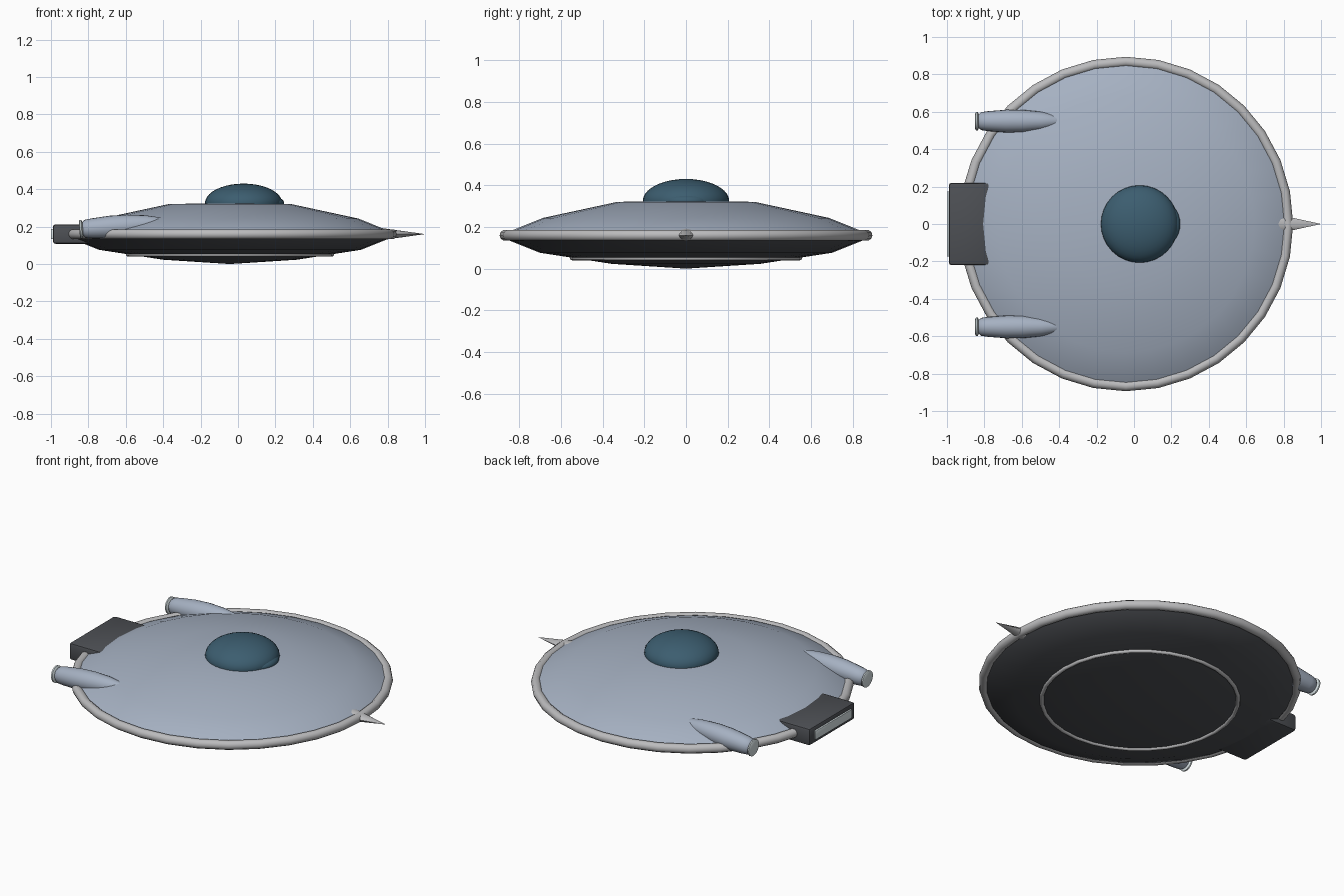
import bpy, bmesh
from math import radians, pi
from mathutils import Matrix, Vector

if "Cube" in bpy.data.objects:
    bpy.data.objects.remove(bpy.data.objects["Cube"])

CX = -0.043  # saucer centre in x


def material(name, rgb):
    m = bpy.data.materials.new(name)
    m.diffuse_color = (*rgb, 1)
    m.use_nodes = True
    m.node_tree.nodes["Principled BSDF"].inputs["Base Color"].default_value = m.diffuse_color
    return m


HULL = material("hull_blue_grey", (0.38, 0.44, 0.54))
DARK = material("dark_grey", (0.075, 0.08, 0.09))
TRIM = material("trim_grey", (0.5, 0.5, 0.51))
GLASS = material("dark_glass", (0.045, 0.11, 0.16))
GLOW = material("pale_glow", (0.7, 0.78, 0.8))


def finish(name, bm, mat, angle=40):
    bmesh.ops.recalc_face_normals(bm, faces=bm.faces)
    me = bpy.data.meshes.new(name)
    bm.to_mesh(me)
    bm.free()
    me.materials.append(mat)
    ob = bpy.data.objects.new(name, me)
    bpy.context.collection.objects.link(ob)
    bpy.ops.object.select_all(action='DESELECT')
    ob.select_set(True)
    bpy.context.view_layer.objects.active = ob
    bpy.ops.object.shade_smooth_by_angle(angle=radians(angle))
    return ob


def lathe(name, profile, mat, place, steps=32, closed=False, angle=40):
    """Spin (radius, height) points round z, then move into place."""
    bm = bmesh.new()
    vs = [bm.verts.new((r, 0, z)) for r, z in profile]
    pairs = list(zip(vs, vs[1:])) + ([(vs[-1], vs[0])] if closed else [])
    edges = [bm.edges.new(p) for p in pairs]
    bmesh.ops.spin(bm, geom=vs + edges, cent=(0, 0, 0), axis=(0, 0, 1),
                   angle=2 * pi, steps=steps)
    bmesh.ops.remove_doubles(bm, verts=bm.verts, dist=1e-5)
    bm.transform(place)
    return finish(name, bm, mat, angle)


def ring(name, major, minor, z, mat, sides=10):
    pts = [Vector((minor, 0)) for _ in range(sides)]
    for i, p in enumerate(pts):
        p.rotate(Matrix.Rotation(2 * pi * i / sides, 2))
    return lathe(name, [(major + p.x, p.y) for p in pts], mat,
                 Matrix.Translation((CX, 0, z)), closed=True, angle=60)


def ellipsoid(name, centre, radii, mat):
    bm = bmesh.new()
    bmesh.ops.create_uvsphere(bm, u_segments=32, v_segments=20, radius=1)
    bm.transform(Matrix.Translation(centre) @ Matrix.Diagonal((*radii, 1)))
    return finish(name, bm, mat)


def box(name, lo, hi, mat, bevel):
    bm = bmesh.new()
    bmesh.ops.create_cube(bm, size=1)
    lo, hi = Vector(lo), Vector(hi)
    bm.transform(Matrix.Translation((lo + hi) / 2) @ Matrix.Diagonal((*(hi - lo), 1)))
    bmesh.ops.bevel(bm, geom=bm.edges[:], offset=bevel, segments=2,
                    profile=0.5, affect='EDGES')
    return finish(name, bm, mat)


# Saucer halves and trim rings
centre = Matrix.Translation((CX, 0, 0))
lathe("upper_hull", [(0.87, 0.16), (0.843, 0.18), (0.687, 0.243), (0.33, 0.32), (0, 0.328)],
      HULL, centre)
lathe("lower_hull", [(0.87, 0.16), (0.843, 0.133), (0.70, 0.076), (0.357, 0.023), (0, 0)],
      DARK, centre)
ring("rim_ring", 0.867, 0.027, 0.16, TRIM)
ring("belly_ring", 0.545, 0.012, 0.051, TRIM, 8)

# Cockpit dome with a small front window bulge
ellipsoid("cockpit_dome", (0.03, 0, 0.325), (0.207, 0.207, 0.105), GLASS)
ellipsoid("dome_front_window", (0.14, 0, 0.325), (0.107, 0.125, 0.045), GLASS)

# Nose spike
along_x = Matrix.Rotation(pi / 2, 4, 'Y')
spike = Matrix.Translation((0, 0, 0.16)) @ Matrix.Diagonal((1, 1.5, 0.95, 1)) @ along_x
lathe("nose_spike", [(0, 0.76), (0.035, 0.76), (0, 1.0)], TRIM, spike, steps=12)

# Rear engine block with a glowing slot
box("engine_block", (-0.99, -0.22, 0.108), (-0.765, 0.22, 0.212), DARK, 0.014)
box("engine_exhaust", (-1.0, -0.175, 0.133), (-0.97, 0.175, 0.187), GLOW, 0.003)

# Side thrusters: tapered pod and exhaust disc, tilted slightly upward
pod = [(0, 0), (0.035, 0), (0.048, 0.015), (0.053, 0.05), (0.061, 0.15), (0.06, 0.24),
       (0.05, 0.34), (0.033, 0.42), (0, 0.48)]
disc = [(0, -0.016), (0.043, -0.016), (0.05, -0.012), (0.05, -0.004), (0.034, 0.004), (0, 0.004)]
for side, y in (("left", 0.55), ("right", -0.55)):
    place = (Matrix.Translation((-0.832, y, 0.187))
             @ Matrix.Rotation(radians(-4), 4, 'Y') @ along_x)
    lathe(side + "_thruster_pod", pod, HULL, place, steps=20)
    lathe(side + "_thruster_exhaust", disc, GLOW, place, steps=20)
